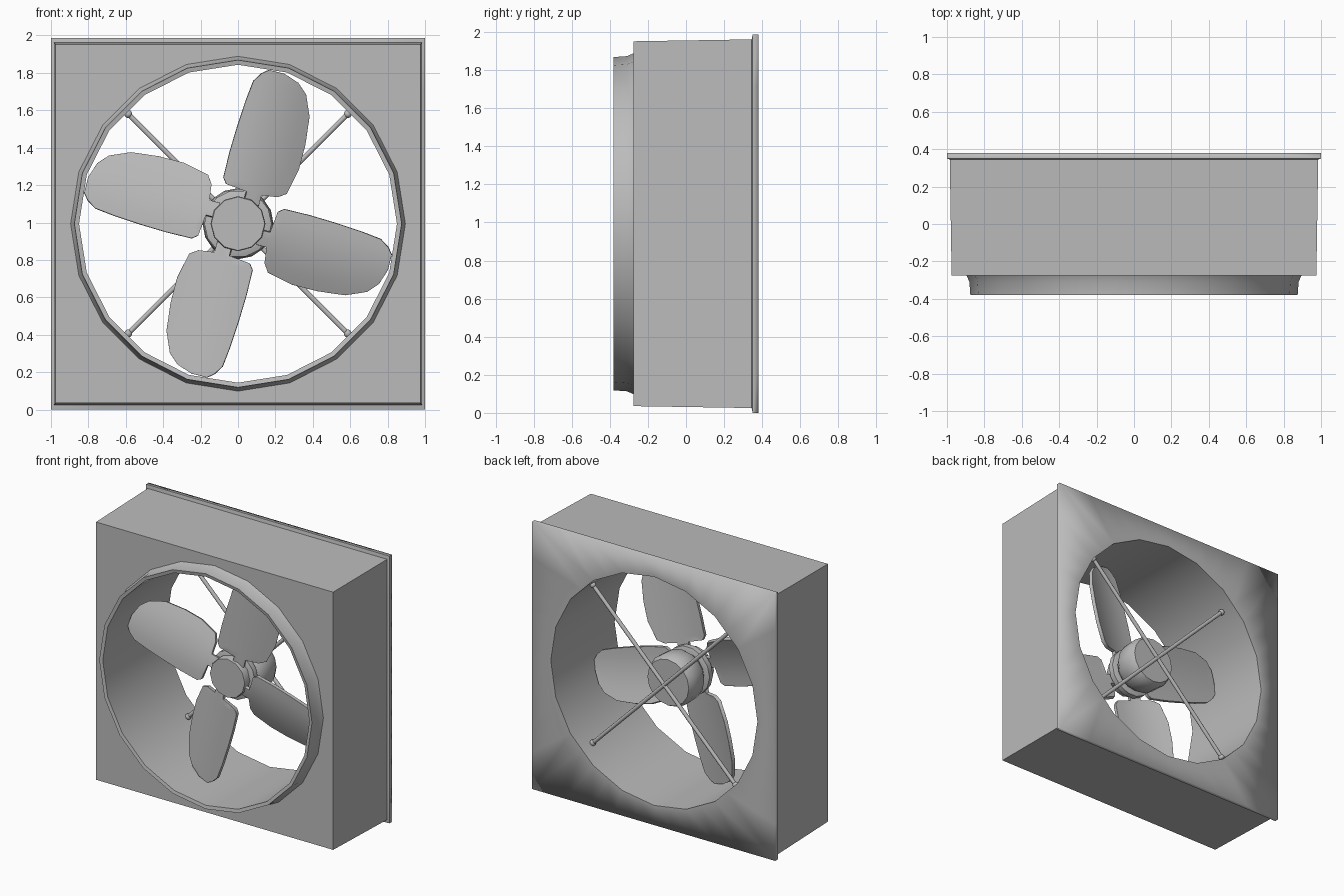
import bpy, bmesh, math
from math import sin, cos, radians, pi
from mathutils import Matrix, Vector

cube = bpy.data.objects.get("Cube")
if cube:
    bpy.data.objects.remove(cube)

CZ = 0.9935          # height of the fan axis
STEP = radians(18)   # one side of the 20-sided opening

grey = bpy.data.materials.new("painted grey metal")
grey.use_nodes = True
colour = (0.5, 0.5, 0.5, 1)
grey.diffuse_color = colour
grey.node_tree.nodes["Principled BSDF"].inputs["Base Color"].default_value = colour


def finish(name, bm, angle=35, rim=()):
    """Turn a bmesh into a shaded object; edges in rim stay soft."""
    bmesh.ops.recalc_face_normals(bm, faces=bm.faces)
    for f in bm.faces:
        f.smooth = True
    for e in bm.edges:
        e.smooth = e in rim or (e.is_manifold and e.calc_face_angle() < radians(angle))
    me = bpy.data.meshes.new(name)
    bm.to_mesh(me)
    bm.free()
    me.materials.append(grey)
    ob = bpy.data.objects.new(name, me)
    bpy.context.collection.objects.link(ob)
    return ob


def loft(bm, rings, wrap):
    """Join rings of vertices with quads; returns the vertex rings."""
    vr = [[bm.verts.new(p) for p in ring] for ring in rings]
    pairs = list(zip(vr, vr[1:])) + ([(vr[-1], vr[0])] if wrap else [])
    for a, b in pairs:
        for i in range(len(a)):
            j = (i + 1) % len(a)
            bm.faces.new((a[i], a[j], b[j], b[i]))
    return vr


def round_ring(r, y):
    """20-sided ring with a vertex in the middle of every side."""
    pts = []
    for i in range(40):
        a = i * STEP / 2
        k = r * (cos(STEP / 2) if i % 2 else 1)
        pts.append((k * cos(a), y, CZ + k * sin(a)))
    return pts


def square_ring(hx, hz, y):
    pts = []
    for i in range(40):
        a = i * STEP / 2
        m = max(abs(cos(a)), abs(sin(a)))
        pts.append((hx * cos(a) / m, y, CZ + hz * sin(a) / m))
    return pts


# Housing: front collar, square box, back flange and round tunnel in one loop
bm = bmesh.new()
rings = loft(bm, [
    round_ring(0.85, -0.375),
    round_ring(0.875, -0.38),
    round_ring(0.88, -0.31),
    round_ring(0.895, -0.275),
    square_ring(0.975, 0.958, -0.275),
    square_ring(0.985, 0.968, 0.345),
    square_ring(1.0, CZ, 0.35),
    square_ring(1.0, CZ, 0.38),
    round_ring(0.85, 0.375),
], wrap=True)
back = set(rings[7])
finish("housing", bm, rim={e for e in bm.edges if set(e.verts) <= back})


def lathe(name, profile, sides):
    """Closed turned part around the fan axis from (radius, y) points."""
    bm = bmesh.new()
    rings = [[(r * cos(2 * pi * i / sides), y, CZ + r * sin(2 * pi * i / sides))
              for i in range(sides)] for r, y in profile]
    vr = loft(bm, rings, wrap=False)
    bm.faces.new(vr[0])
    bm.faces.new(vr[-1])
    return finish(name, bm)


# Hub and motor
lathe("hub_cap", [(0.143, -0.125), (0.147, -0.115), (0.147, -0.02)], 12)
lathe("hub_collar", [(0.15, -0.07), (0.18, -0.06), (0.18, -0.02), (0.15, -0.01)], 14)
lathe("motor", [(0.1, -0.02), (0.15, 0.0), (0.185, 0.05), (0.19, 0.17), (0.17, 0.21)], 16)

# Blades: stations of (distance from axis, left edge, right edge)
STATIONS = [(0.12, 0.0, 0.08), (0.18, 0.0, 0.08), (0.19, -0.115, 0.165),
            (0.22, -0.138, 0.208), (0.36, -0.14, 0.238), (0.5, -0.135, 0.238),
            (0.65, -0.125, 0.222), (0.76, -0.112, 0.175), (0.81, -0.08, 0.12),
            (0.838, -0.045, 0.035)]
COLUMNS = 7


def blade(name, turn):
    bm = bmesh.new()
    rows = []
    for r, left, right in STATIONS:
        row = []
        for c in range(COLUMNS):
            w = left + (right - left) * c / (COLUMNS - 1)
            t = w - 0.045
            row.append(bm.verts.new((w, -0.09 + 0.27 * t + 0.7 * t * t, r)))
        rows.append(row)
    for a, b in zip(rows, rows[1:]):
        for c in range(COLUMNS - 1):
            bm.faces.new((a[c], a[c + 1], b[c + 1], b[c]))
    spin = Matrix.Translation((0, 0, CZ)) @ Matrix.Rotation(turn, 4, 'Y')
    bm.transform(spin)
    ob = finish(name, bm, angle=60)
    solid = ob.modifiers.new("thickness", 'SOLIDIFY')
    solid.thickness = 0.026
    solid.offset = 0
    bevel = ob.modifiers.new("rounded edge", 'BEVEL')
    bevel.width = 0.008
    bevel.segments = 2
    bevel.angle_limit = radians(50)


for i in range(4):
    blade(f"blade_{i + 1}", radians(14.5 + 90 * i))

# Crossed support rods with ball ends
for i, side in enumerate((1, -1)):
    d = Vector((side, 0, 1)).normalized()
    mid = Vector((0, 0.255, CZ))
    turn = d.to_track_quat('Z', 'Y').to_matrix().to_4x4()
    bm = bmesh.new()
    bmesh.ops.create_cone(bm, cap_ends=True, segments=10, radius1=0.014, radius2=0.014,
                          depth=1.66, matrix=Matrix.Translation(mid) @ turn)
    for end in (1, -1):
        bmesh.ops.create_uvsphere(bm, u_segments=10, v_segments=6, radius=0.022,
                                  matrix=Matrix.Translation(mid + d * 0.83 * end))
    finish(f"support_rod_{i + 1}", bm, angle=50)
